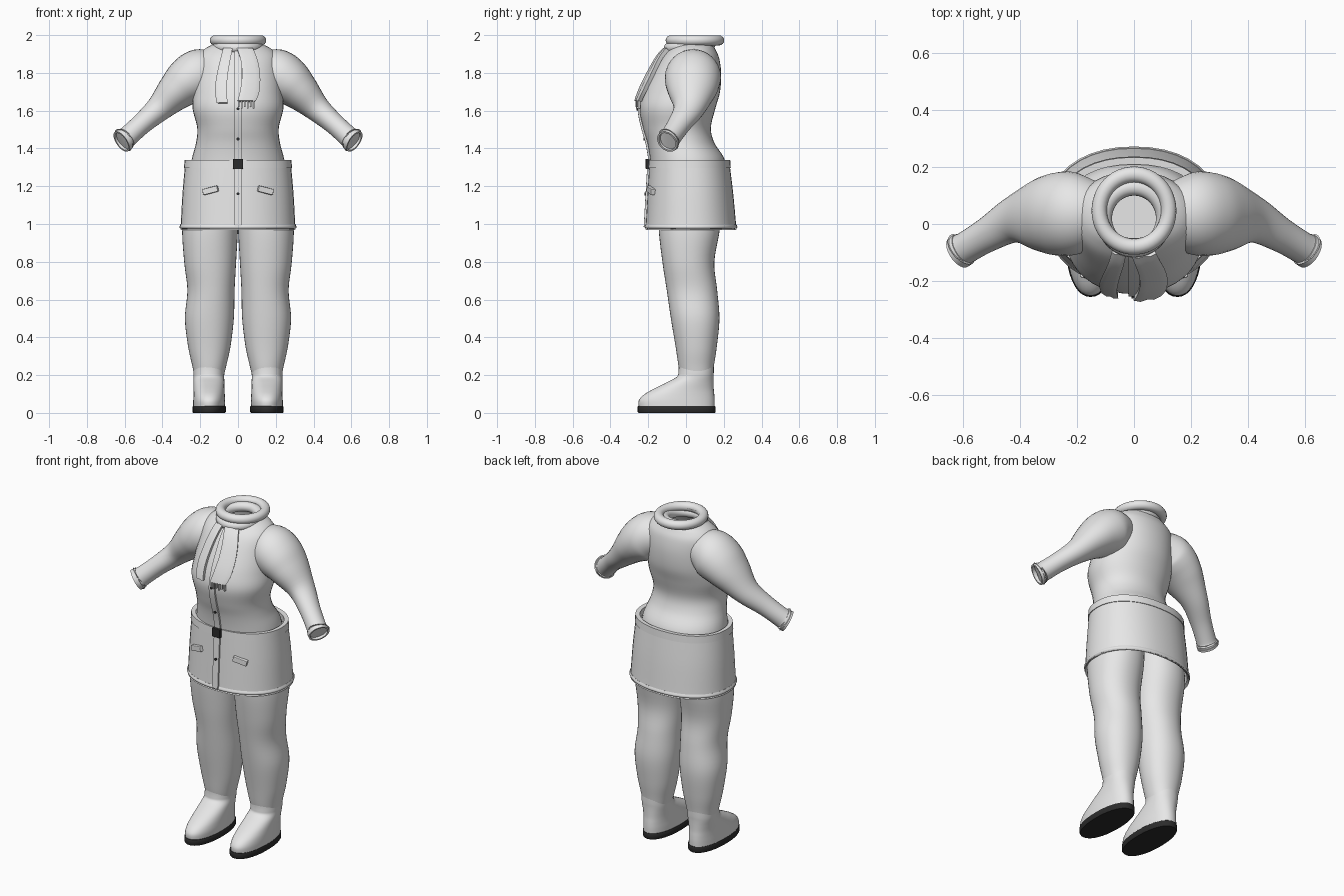
import bpy
import bmesh
import math
from mathutils import Vector

cube = bpy.data.objects.get("Cube")
if cube:
    bpy.data.objects.remove(cube)


def material(name, value):
    m = bpy.data.materials.new(name)
    m.use_nodes = True
    colour = (value, value, value, 1)
    m.diffuse_color = colour
    m.node_tree.nodes["Principled BSDF"].inputs["Base Color"].default_value = colour
    return m


CLOTH = material("light grey cloth", 0.8)
DARK = material("dark leather", 0.025)


def finish(name, bm, mat, thick=0, offset=-1, angle=40):
    bmesh.ops.recalc_face_normals(bm, faces=bm.faces)
    mesh = bpy.data.meshes.new(name)
    bm.to_mesh(mesh)
    bm.free()
    mesh.materials.append(mat)
    ob = bpy.data.objects.new(name, mesh)
    bpy.context.collection.objects.link(ob)
    bpy.ops.object.select_all(action="DESELECT")
    ob.select_set(True)
    bpy.context.view_layer.objects.active = ob
    if thick:
        mod = ob.modifiers.new("Thickness", "SOLIDIFY")
        mod.thickness, mod.offset = thick, offset
        bpy.ops.object.modifier_apply(modifier=mod.name)
    bpy.ops.object.shade_smooth_by_angle(angle=math.radians(angle))
    return ob


def spline(keys, steps=5):
    """Smoothly interpolate a list of equal-length tuples."""
    out = []
    for i in range(len(keys) - 1):
        a, b, c, d = (keys[max(0, min(len(keys) - 1, i + k))] for k in (-1, 0, 1, 2))
        for s in range(steps):
            t = s / steps
            out.append(tuple(
                q + t * (r - p) / 2 + t * t * (p - 2.5 * q + 2 * r - w / 2)
                + t ** 3 * (1.5 * (q - r) + (w - p) / 2)
                for p, q, r, w in zip(a, b, c, d)))
    return out + [keys[-1]]


def oval(centre, u, v, power=2.0, n=40):
    ring = []
    for i in range(n):
        a = 2 * math.pi * i / n
        c, s = math.cos(a), math.sin(a)
        ring.append(centre + u * math.copysign(abs(c) ** (2 / power), c)
                    + v * math.copysign(abs(s) ** (2 / power), s))
    return ring


def skin(rings, caps=(False, False)):
    bm = bmesh.new()
    rows = [[bm.verts.new(p) for p in r] for r in rings]
    for a, b in zip(rows, rows[1:]):
        for i in range(len(a)):
            j = (i + 1) % len(a)
            bm.faces.new((a[i], a[j], b[j], b[i]))
    for row, cap in zip((rows[0], rows[-1]), caps):
        if cap:
            bm.faces.new(row)
    return bm


def stack(keys, power=2.0, steps=5):
    """Horizontal rings from (z, x min, x max, y front, y back)."""
    return [oval(Vector(((l + r) / 2, (f + b) / 2, z)), Vector(((r - l) / 2, 0, 0)),
                 Vector((0, (b - f) / 2, 0)), power) for z, l, r, f, b in spline(keys, steps)]


def front_y(keys, x, z):
    """Depth of the garment front at x, z; keys run upward."""
    rows = spline(keys)
    for a, b in zip(rows, rows[1:]):
        if z <= b[0]:
            break
    t = max(0, min(1, (z - a[0]) / (b[0] - a[0])))
    _, _, w, f, k = (p + t * (q - p) for p, q in zip(a, b))
    return (f + k) / 2 - (k - f) / 2 * math.sqrt(max(0, 1 - (x / w) ** 2))


def strip(name, keys, edges, lift, thick, mat=CLOTH, cols=4, folds=0.0):
    """Band lying on a garment, from (z, x left, x right) edges."""
    bm = bmesh.new()
    grid = []
    for z, l, r in spline(edges, 6):
        row = []
        for i in range(cols + 1):
            x = l + (r - l) * i / cols
            y = front_y(keys, x, z) - lift - folds * (i % 2)
            row.append(bm.verts.new((x, y, z)))
        grid.append(row)
    for a, b in zip(grid, grid[1:]):
        for i in range(cols):
            bm.faces.new((a[i], a[i + 1], b[i + 1], b[i]))
    return finish(name, bm, mat, thick, 0)


def block(name, centre, size, mat, tilt=0, bevel=0.004):
    bpy.ops.mesh.primitive_cube_add(size=1, location=centre, rotation=(0, tilt, 0))
    ob = bpy.context.object
    ob.name, ob.scale = name, size
    bpy.ops.object.transform_apply(location=False, rotation=False, scale=True)
    ob.data.materials.append(mat)
    mod = ob.modifiers.new("Soft edges", "BEVEL")
    mod.width, mod.segments = bevel, 2
    return ob


# Coat body, open at the neck
TORSO = [(1.22, -.26, .26, -.18, .22), (1.34, -.245, .245, -.19, .205),
         (1.43, -.222, .222, -.205, .15), (1.51, -.216, .216, -.228, .132),
         (1.61, -.24, .24, -.246, .155), (1.70, -.235, .235, -.225, .18),
         (1.80, -.225, .225, -.178, .186), (1.88, -.215, .215, -.13, .175),
         (1.925, -.18, .18, -.09, .155), (1.955, -.125, .125, -.06, .14),
         (1.975, -.105, .105, -.05, .14)]
finish("coat_body", skin(stack(TORSO, 2.1), (True, False)), CLOTH)

# Coat skirt, belt and buckle
SKIRT = [(.98, -.306, .306, -.215, .268), (1.0, -.303, .303, -.213, .265),
         (1.16, -.294, .294, -.204, .25), (1.31, -.281, .281, -.195, .232)]
finish("coat_skirt", skin(stack(SKIRT, 2.2)), CLOTH, .012)
HEM = [(.976, -.306, .306, -.215, .268), (.985, -.31, .31, -.219, .272),
       (.998, -.305, .305, -.214, .267)]
finish("skirt_hem", skin(stack(HEM, 2.2)), CLOTH, .01)
BELT = [(1.297, -.286, .286, -.2, .237), (1.34, -.283, .283, -.197, .234)]
finish("belt", skin(stack(BELT, 2.2, 2)), CLOTH, .025)
block("belt_buckle", (0, -.203, 1.318), (.054, .022, .054), DARK)

# Front button band
strip("upper_button_band", TORSO, [(z, -.019, .019) for z in (1.33, 1.45, 1.6, 1.75, 1.92)],
      .004, .012, cols=2)
strip("lower_button_band", SKIRT, [(z, -.019, .019) for z in (.985, 1.1, 1.2, 1.3)],
      .004, .012, cols=2)
for garment, z in ((TORSO, 1.61), (TORSO, 1.45), (SKIRT, 1.16)):
    bpy.ops.mesh.primitive_cylinder_add(vertices=16, radius=.008, depth=.008,
                                        location=(0, front_y(garment, 0, z) - .011, z),
                                        rotation=(math.pi / 2, 0, 0))
    bpy.context.object.name = "coat_button"
    bpy.context.object.data.materials.append(DARK)

# Sleeves and pocket flaps on both sides
SLEEVE = [(.10, .05, 1.82, .09, .09), (.19, .04, 1.80, .13, .14),
          (.26, .035, 1.76, .128, .147), (.33, .03, 1.70, .103, .128),
          (.42, .015, 1.61, .07, .083), (.51, -.035, 1.53, .056, .062),
          (.59, -.083, 1.457, .056, .056), (.60, -.089, 1.448, .062, .06),
          (.617, -.1, 1.436, .062, .06)]
for side, label in ((1, "left"), (-1, "right")):
    path = spline(SLEEVE)
    rings = []
    for i, (x, y, z, a, b) in enumerate(path):
        p, q = path[max(0, i - 1)], path[min(len(path) - 1, i + 1)]
        t = (Vector(q[:3]) - Vector(p[:3])).normalized()
        up = t.cross(Vector((0, 1, 0))).normalized()
        u, v = up * a, t.cross(up) * b
        ring = oval(Vector((x, y, z)), u, v, n=32)
        rings.append([Vector((c.x * side, c.y, c.z)) for c in ring])
    finish(label + "_sleeve", skin(rings), CLOTH, .01)
    flap = block(label + "_pocket_flap", (side * .145, front_y(SKIRT, .145, 1.18) - .012, 1.178),
                 (.084, .026, .032), CLOTH, side * .24)
    flap.rotation_euler.z = side * .28

    # Trouser leg
    LEG = [(.2, .074, .232, -.03, .142), (.25, .062, .242, -.04, .148),
           (.35, .04, .264, -.055, .163), (.5, .022, .281, -.08, .177),
           (.65, .018, .268, -.102, .165), (.8, .01, .285, -.125, .15),
           (.98, .0, .295, -.145, .18), (1.12, 0, .27, -.14, .18)]
    mirror = [(z, *sorted((l * side, r * side)), f, b) for z, l, r, f, b in LEG]
    finish(label + "_leg", skin(stack(mirror, 2.15), (True, True)), CLOTH)

    # Boot and sole
    BOOT = [(.03, .07, .237, -.25, .152), (.065, .069, .237, -.25, .152),
            (.095, .07, .236, -.225, .15), (.125, .071, .235, -.175, .147),
            (.16, .072, .235, -.105, .146), (.19, .073, .235, -.05, .146),
            (.215, .072, .236, -.04, .147), (.26, .07, .236, -.038, .147)]
    mirror = [(z, *sorted((l * side, r * side)), f, b) for z, l, r, f, b in BOOT]
    finish(label + "_boot", skin(stack(mirror, 2.2), (True, True)), CLOTH)
    SOLE = [(0, .068, .238, -.252, .153), (.006, .064, .241, -.256, .157),
            (.032, .064, .241, -.256, .157), (.036, .067, .239, -.253, .154)]
    mirror = [(z, *sorted((l * side, r * side)), f, b) for z, l, r, f, b in SOLE]
    finish(label + "_sole", skin(stack(mirror, 2.2, 1), (True, True)), DARK)

# Scarf wound twice around the neck
for name, major, minor, centre, tilt in (("upper_scarf_loop", .122, .027, (0, .047, 1.972), 0),
                                         ("lower_scarf_loop", .105, .028, (0, .02, 1.943), .1)):
    bpy.ops.mesh.primitive_torus_add(major_radius=major, minor_radius=minor, major_segments=48,
                                     minor_segments=16, location=centre, rotation=(tilt, 0, 0))
    ring = bpy.context.object
    ring.name = name
    ring.scale.y = 1.04
    ring.data.materials.append(CLOTH)
    bpy.ops.object.shade_smooth()

# Hanging scarf ends with fringe
strip("right_scarf_end", TORSO, [(1.64, -.108, -.056), (1.72, -.116, -.06), (1.82, -.1, -.05),
                                 (1.925, -.075, -.03)], .014, .02, folds=.004)
strip("left_scarf_end", TORSO, [(1.65, .0, .09), (1.70, .012, .108), (1.78, .022, .112),
                                (1.86, .016, .1), (1.925, -.005, .075)], .018, .022, folds=.005)
for i in range(6):
    x = .004 + i * .016
    drop = .036 + .008 * (i % 2)
    block("scarf_fringe", (x, front_y(TORSO, x, 1.64) - .018, 1.655 - drop / 2),
          (.009, .012, drop), CLOTH, bevel=.002)
